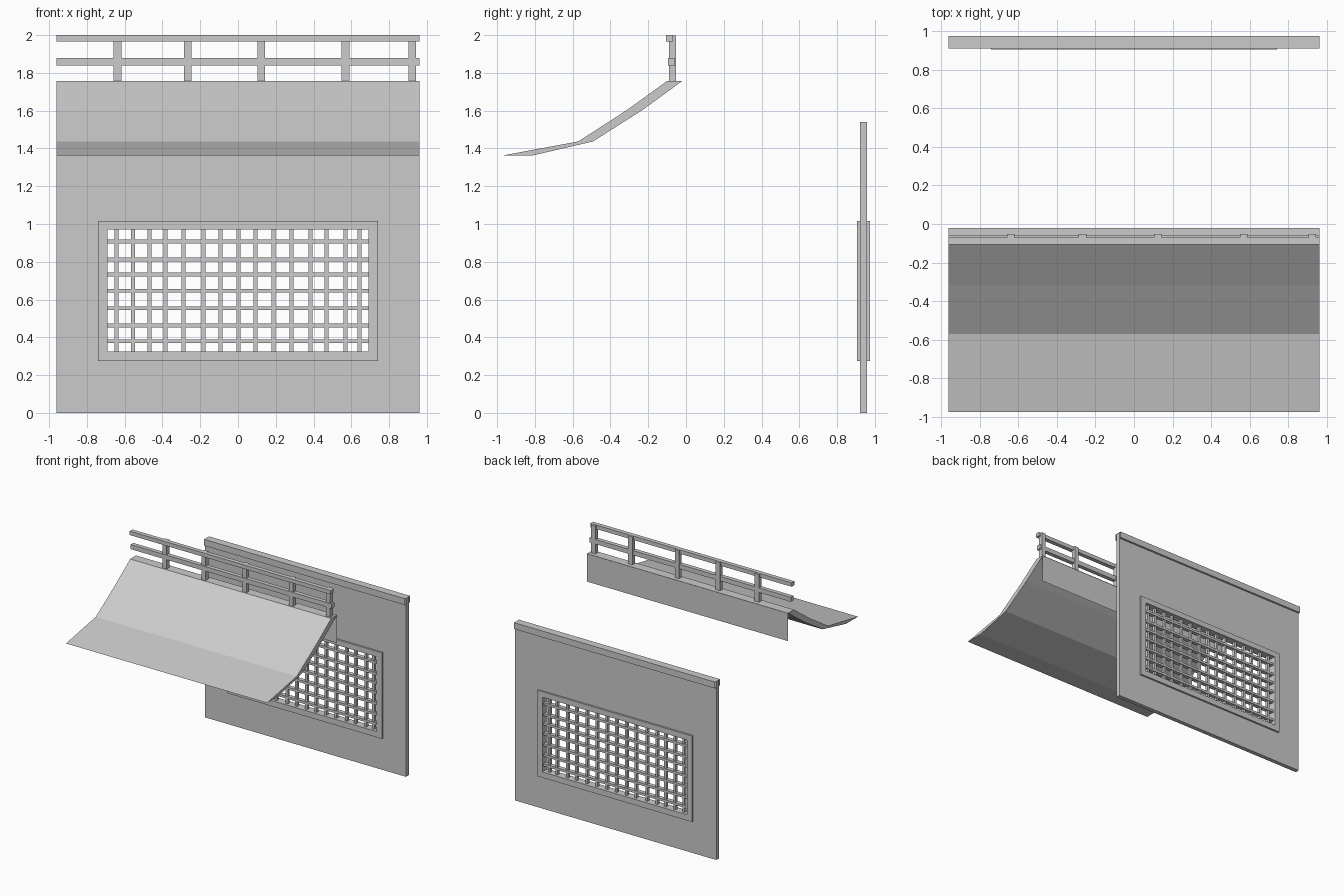
import bpy, bmesh

if "Cube" in bpy.data.objects:
    bpy.data.objects.remove(bpy.data.objects["Cube"])

W = 0.96  # half width of the whole model


def make(name, build):
    bm = bmesh.new()
    build(bm)
    bmesh.ops.recalc_face_normals(bm, faces=bm.faces)
    me = bpy.data.meshes.new(name)
    bm.to_mesh(me)
    bm.free()
    ob = bpy.data.objects.new(name, me)
    bpy.context.collection.objects.link(ob)
    return ob


def extrude(bm, pts, axis, a, b, ends=True):
    """Sweep a closed 2D profile along x (pts = y,z) or y (pts = x,z)."""
    def put(p, t):
        return (t, p[0], p[1]) if axis == 'x' else (p[0], t, p[1])
    A = [bm.verts.new(put(p, a)) for p in pts]
    B = [bm.verts.new(put(p, b)) for p in pts]
    n = len(pts)
    for i in range(n):
        j = (i + 1) % n
        bm.faces.new((A[i], A[j], B[j], B[i]))
    if ends:
        bm.faces.new(A)
        bm.faces.new(B[::-1])


def rect(x0, x1, z0, z1):
    return [(x0, z0), (x1, z0), (x1, z1), (x0, z1)]


def box(bm, x0, x1, y0, y1, z0, z1):
    extrude(bm, rect(x0, x1, z0, z1), 'y', y0, y1)


def ring(bm, outer, inner, y0, y1):
    """Rectangular plate with a rectangular opening."""
    o, i = rect(*outer), rect(*inner)
    loops = [[bm.verts.new((x, y, z)) for x, z in p]
             for p, y in ((o, y0), (i, y0), (i, y1), (o, y1))]
    for k in range(4):
        a, b = loops[k], loops[(k + 1) % 4]
        for s in range(4):
            t = (s + 1) % 4
            bm.faces.new((a[s], a[t], b[t], b[s]))


# Back wall with opening, vent frame around the opening
opening = (-0.69, 0.69, 0.325, 0.97)
make("wall", lambda bm: ring(bm, (-W, W, 0, 1.54), (-0.70, 0.70, 0.315, 0.98), 0.921, 0.958))
make("vent_frame", lambda bm: ring(bm, (-0.74, 0.74, 0.275, 1.017), opening, 0.905, 0.974))

# Open-ended cap strip along the wall top
make("wall_cap", lambda bm: extrude(bm, rect(0.908, 0.975, 1.487, 1.542), 'x', -W, W, ends=False))

# Vent grille bars
COLS = (-.643, -.556, -.468, -.384, -.288, -.183, -.093, .003,
        .093, .188, .283, .384, .468, .569, .643)
ROWS = (.379, .462, .554, .647, .732, .812, .907)


def grille(bm):
    for x in COLS:
        box(bm, x - .010, x + .010, .926, .952, .32, .975)
    for z in ROWS:
        box(bm, -.695, .695, .922, .957, z - .010, z + .010)


make("vent_grille", grille)

# Curved canopy swept across the width
canopy = [(-0.975, 1.362), (-0.57, 1.437), (-0.315, 1.602), (-0.10, 1.757),
          (-0.02, 1.757), (-0.228, 1.605), (-0.492, 1.437), (-0.815, 1.362)]
make("canopy", lambda bm: extrude(bm, canopy, 'x', -W, W))

# Thin panel hanging behind the canopy
make("canopy_back_panel", lambda bm: bm.faces.new(
    [bm.verts.new((x, -0.022, z)) for x, z in rect(-W, W, 1.515, 1.757)]))

# Railing on the canopy
make("top_rail", lambda bm: box(bm, -W, W, -0.106, -0.069, 1.966, 2.0))
make("middle_rail", lambda bm: box(bm, -W, W, -0.094, -0.058, 1.84, 1.88))


def posts(bm):
    for x in (-0.638, -0.267, 0.124, 0.569, 0.923):
        box(bm, x - .02, x + .02, -0.09, -0.053, 1.75, 1.998)


make("railing_posts", posts)
